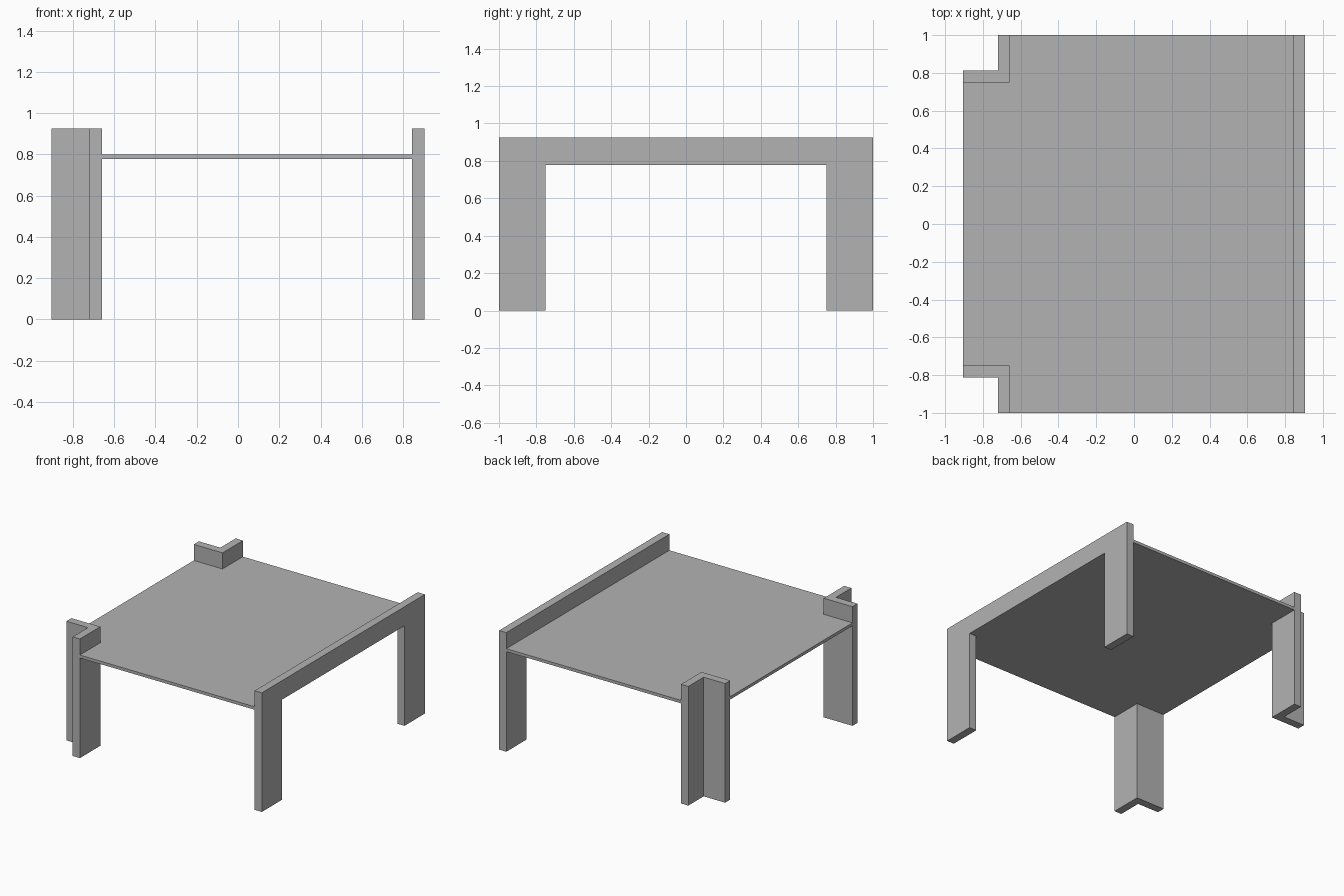
import bpy, bmesh
from mathutils import Vector

if "Cube" in bpy.data.objects:
    bpy.data.objects.remove(bpy.data.objects["Cube"])

grey = bpy.data.materials.new("plain grey")
grey.diffuse_color = (0.45, 0.45, 0.45, 1)
grey.use_nodes = True
grey.node_tree.nodes["Principled BSDF"].inputs["Base Color"].default_value = grey.diffuse_color

# Main dimensions
EDGE = 0.905      # half width in x
TOP = 0.925       # height of legs and rail
Z0, Z1 = 0.777, 0.80   # table surface underside and top
THICK = 0.062     # board thickness
INNER = 0.75      # inner y of the legs
LX = -0.658       # inner x of the corner legs


def prism(name, outline, direction):
    """Extrude a closed flat outline along a direction."""
    bm = bmesh.new()
    face = bm.faces.new([bm.verts.new(p) for p in outline])
    out = bmesh.ops.extrude_face_region(bm, geom=[face], use_keep_orig=True)
    moved = [g for g in out["geom"] if isinstance(g, bmesh.types.BMVert)]
    bmesh.ops.translate(bm, verts=moved, vec=Vector(direction))
    bmesh.ops.recalc_face_normals(bm, faces=bm.faces[:])
    mesh = bpy.data.meshes.new(name)
    bm.to_mesh(mesh)
    bm.free()
    mesh.materials.append(grey)
    obj = bpy.data.objects.new(name, mesh)
    bpy.context.collection.objects.link(obj)
    return obj


# Side frame: rail and two legs cut from one board
half = [(INNER, Z0), (INNER, 0), (1, 0), (1, TOP)]
frame = half + [(-y, z) for y, z in reversed(half)]
prism("side_frame", [(EDGE - THICK, y, z) for y, z in frame], (THICK, 0, 0))

# L-shaped corner legs, mirrored front and back
corner = [(LX, INNER), (LX, 1), (LX - THICK, 1), (LX - THICK, INNER + THICK),
          (-EDGE, INNER + THICK), (-EDGE, INNER)]
for name, s in (("front_corner_leg", -1), ("back_corner_leg", 1)):
    prism(name, [(x, s * y, 0) for x, y in corner], (0, 0, TOP))

# Thin table surface, notched around the corner legs
side = [(EDGE - THICK, 1), (LX, 1), (LX, INNER), (-EDGE, INNER)]
surface = side + [(x, -y) for x, y in reversed(side)]
prism("table_surface", [(x, y, Z0) for x, y in surface], (0, 0, Z1 - Z0))
